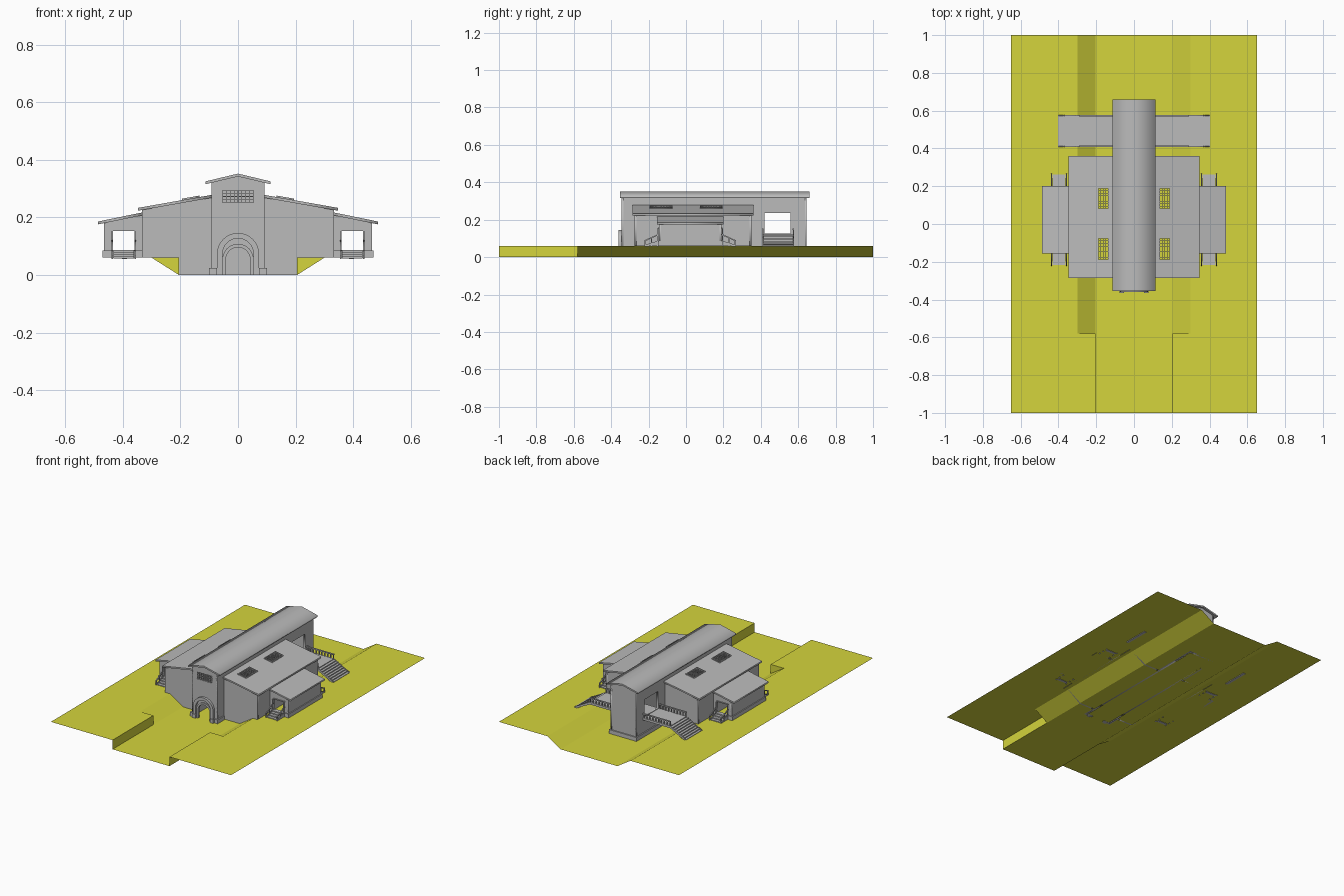
import bpy, bmesh, math

if "Cube" in bpy.data.objects:
    bpy.data.objects.remove(bpy.data.objects["Cube"])

def material(name, rgb):
    m = bpy.data.materials.new(name)
    m.diffuse_color = (*rgb, 1)
    m.use_nodes = True
    m.node_tree.nodes["Principled BSDF"].inputs["Base Color"].default_value = m.diffuse_color
    return m

GREY = material("stone_grey", (0.50, 0.50, 0.50))
YELLOW = material("ground_yellow", (0.66, 0.66, 0.045))

# ---------- helpers ----------
def finish(bm, name, mat, recalc=True):
    if recalc:
        bmesh.ops.recalc_face_normals(bm, faces=bm.faces)
    me = bpy.data.meshes.new(name)
    bm.to_mesh(me)
    bm.free()
    me.materials.append(mat)
    ob = bpy.data.objects.new(name, me)
    bpy.context.collection.objects.link(ob)
    return ob

def boxes(name, items, remap=lambda p: p, mat=GREY):
    """Several boxes (x0,x1,y0,y1,z0,z1) as one object."""
    bm = bmesh.new()
    for x0, x1, y0, y1, z0, z1 in items:
        for v in bmesh.ops.create_cube(bm, size=1)["verts"]:
            v.co = remap(((x0 + x1) / 2 + v.co.x * (x1 - x0),
                          (y0 + y1) / 2 + v.co.y * (y1 - y0),
                          (z0 + z1) / 2 + v.co.z * (z1 - z0)))
    return finish(bm, name, mat)

def slab(name, outline, holes, w0, w1, remap):
    """Flat outline with holes, extruded from w0 to w1, placed by remap(u, v, w)."""
    cu = bpy.data.curves.new(name, "CURVE")
    cu.dimensions, cu.fill_mode, cu.extrude = "2D", "BOTH", (w1 - w0) / 2
    for pts in [outline] + holes:
        sp = cu.splines.new("POLY")
        sp.points.add(len(pts) - 1)
        for p, (u, v) in zip(sp.points, pts):
            p.co = (u, v, 0, 1)
        sp.use_cyclic_u = True
    tmp = bpy.data.objects.new("tmp", cu)
    bpy.context.collection.objects.link(tmp)
    bpy.context.view_layer.update()
    me = bpy.data.meshes.new_from_object(tmp.evaluated_get(bpy.context.evaluated_depsgraph_get()))
    bm = bmesh.new()
    bm.from_mesh(me)
    bpy.data.objects.remove(tmp)
    bpy.data.curves.remove(cu)
    bpy.data.meshes.remove(me)
    bmesh.ops.remove_doubles(bm, verts=bm.verts, dist=1e-5)
    for v in bm.verts:
        v.co = remap(v.co.x, v.co.y, v.co.z + (w0 + w1) / 2)
    return finish(bm, name, GREY)

def rect(u0, u1, v0, v1):
    return [(u0, v0), (u1, v0), (u1, v1), (u0, v1)]

def arch(r, spring, n=16):
    return [(r, 0)] + [(r * math.cos(math.pi * i / n), spring + r * math.sin(math.pi * i / n))
                       for i in range(n + 1)] + [(-r, 0)]

def front_plane(s=1):
    return lambda u, v, w: (s * u, w, v)

def side_plane(s=1):
    return lambda u, v, w: (s * w, u, v)

def grid(u0, u1, v0, v1, nu, nv, b):
    """Bars of a window grid as (u0,u1,v0,v1) strips."""
    us = [u0 + (u1 - u0) * i / nu for i in range(nu + 1)]
    vs = [v0 + (v1 - v0) * i / nv for i in range(nv + 1)]
    return [(u - b, u + b, v0, v1) for u in us] + [(u0, u1, v - b, v + b) for v in vs]

# ---------- terrain: open sheet with a sunken lane ----------
G, YS = 0.06, -0.58
bm = bmesh.new()
def quad(*pts):
    bm.faces.new([bm.verts.new(p) for p in pts])
quad((-.205, -1, 0), (.205, -1, 0), (.205, YS, 0), (-.205, YS, 0))
quad((-.205, YS, 0), (.205, YS, 0), (.205, 1, 0), (-.205, 1, 0))
for s in (1, -1):
    def sq(*pts):
        pts = [(s * x, y, z) for x, y, z in pts]
        quad(*(pts if s > 0 else pts[::-1]))
    sq((.205, -1, G), (.65, -1, G), (.65, YS, G), (.205, YS, G))     # front bank
    sq((.3, YS, G), (.65, YS, G), (.65, 1, G), (.3, 1, G))           # rear bank
    sq((.205, -1, 0), (.205, -1, G), (.205, YS, G), (.205, YS, 0))   # upright wall
    sq((.205, YS, 0), (.3, YS, G), (.3, 1, G), (.205, 1, 0))         # slope
    sq((.205, YS, 0), (.205, YS, G), (.3, YS, G))                    # end triangle
finish(bm, "terrain", YELLOW, recalc=False)

# ---------- nave ----------
T = .01
gable = [(-.092, 0), (.092, 0), (.092, .323), (0, .344), (-.092, .323)]
slab("nave_front_wall", gable[:1] + [(-.043, 0)] + arch(.043, .054)[::-1][1:-1] + [(.043, 0)] + gable[1:],
     [rect(-.055, .055, .25, .295)], -.345, -.335, front_plane())
slab("nave_back_wall", gable, [], .635, .645, front_plane())
slab("nave_roof", [(-.113, .315), (0, .342), (.113, .315), (.113, .325), (0, .352), (-.113, .325)],
     [], -.354, .66, front_plane())
boxes("front_window_bars", [(a, b, -.342, -.337, c, d) for a, b, c, d in
                            grid(-.055, .055, .25, .295, 8, 4, .001)])
boxes("back_plinth", [(-.1, .1, .64, .653, 0, .025)])
for s in (1, -1):
    slab("nave_side_wall", rect(-.345, .645, 0, .323), [rect(.42, .56, .125, .235)],
         .092 - T, .092, side_plane(s))
    boxes("nave_plinth", [(s * .09, s * .1, .36, .653, 0, .025), (s * .09, s * .1, -.353, -.28, 0, .025),
                          (s * .064, s * .1, -.353, -.34, 0, .025)])

# ---------- arched portal ----------
def band(name, r0, r1, c0, c1, y):
    slab(name, arch(r1, c1) + arch(r0, c0)[::-1], [], y, -.335, front_plane())
band("portal_outer_arch", .054, .073, .073, .073, -.36)
band("portal_inner_arch", .042, .054, .054, .054, -.352)
boxes("portal_feet", [(s * .052, s * .076, -.364, -.34, 0, .025) for s in (1, -1)])

# ---------- aisles on both sides ----------
def inner_z(x): return .278 - .176 * (x - .092)
def outer_z(x): return .217 - .205 * (x - .333)

for s in (1, -1):
    # inner aisle, with its foot following the lane slope
    foot = [(.092, 0), (.205, 0), (.3, G), (.333, G), (.333, inner_z(.333) - .004), (.092, inner_z(.092) - .004)]
    for y in (-.275, .34):
        slab("aisle_end_wall", foot, [], y, y + T, front_plane(s))
    slab("aisle_side_wall", rect(-.275, .35, G, inner_z(.333) - .004), [], .333 - T, .333, side_plane(s))
    roof = lambda u, v, w: (s * u, v, inner_z(u) + w)
    lights = [(-.19, -.075), (.08, .19)]
    slab("aisle_roof", rect(.09, .348, -.285, .36), [rect(.137, .19, a, b) for a, b in lights],
         -.01, 0, roof)
    for a, b in lights:
        slab("skylight_frame", rect(.133, .194, a - .004, b + .004), [rect(.138, .189, a + .001, b - .001)],
             -.01, .005, roof)
        boxes("skylight_bars", [(p, q, c, d, -.004, .002) for p, q, c, d in
                                grid(.137, .19, a, b, 4, 8, .001)], lambda p: roof(*p))

    # outer aisle with open doorways front and back
    trap = [(.333, G), (.465, G), (.465, outer_z(.465) - .004), (.333, outer_z(.333) - .004)]
    for y in (-.145, .18):
        slab("outer_end_wall", trap, [rect(.357, .435, .085, .155)], y, y + T, front_plane(s))
    slab("outer_side_wall", rect(-.145, .19, G, outer_z(.465) - .004), [], .465 - T, .465, side_plane(s))
    slab("outer_roof", rect(.33, .486, -.156, .2), [], -.01, 0,
         lambda u, v, w: (s * u, v, outer_z(u) + w))
    boxes("outer_plinth", [(s * .46, s * .471, -.151, .196, G, .085)] +
          [(s * a, s * b, y, y + .012, G, .085) for a, b in ((.333, .357), (.435, .471))
           for y in (-.151, .184)])

    # porch steps with rails at both doorways
    for y0, d in ((-.145, -1), (.19, 1)):
        steps = [(s * .362, s * .432, y0 + d * .018 * i, y0 + d * .018 * (i + 1), .083 - .007 * i - .004,
                  .086 - .007 * i) for i in range(4)]
        boxes("porch_steps", steps)
        for x in (.357, .437):
            boxes("porch_rail_posts", [(s * x - .003, s * x + .003, y0 + d * (k - .003), y0 + d * (k + .003),
                                        G - .004, h) for k, h in ((.006, .153), (.04, .105), (.073, .088))])
            slab("porch_rail", [(y0, .118), (y0 + d * .04, .1), (y0 + d * .078, .083),
                                (y0 + d * .078, .09), (y0 + d * .04, .107), (y0, .125)],
                 [], x - .003, x + .003, side_plane(s))
            slab("porch_stringer", [(y0, G), (y0 + d * .078, G), (y0 + d * .078, G + .005), (y0, .088)],
                 [], x - .002, x + .002, side_plane(s))
        boxes("door_lintel", [(s * .354, s * .44, y0 - .004, y0 + .004, .153, .159)])

# ---------- raised bridge through the nave ----------
boxes("bridge_deck", [(-.29, .29, .408, .577, .108, .122)])
for s in (1, -1):
    n = 8
    boxes("bridge_steps", [(s * (.29 + .11 * i / n), s * (.29 + .11 * (i + 1) / n + .003), .408, .577,
                            .122 - .062 * (i + 1) / n - .004, .122 - .062 * (i + 1) / n + .003) for i in range(n)])
    for y in (.411, .574):
        slab("bridge_stair_stringer", [(.29, .108), (.385, G), (.4, G), (.4, G + .005), (.29, .122)],
             [], y - .003, y + .003, front_plane(s))
        posts = [(s * (.1 + .187 * i / 9) - .003, s * (.1 + .187 * i / 9) + .003, y - .003, y + .003, .12, .148)
                 for i in range(10)]
        boxes("bridge_railing", posts + [(s * .092, s * .291, y - .004, y + .004, .146, .153)])
